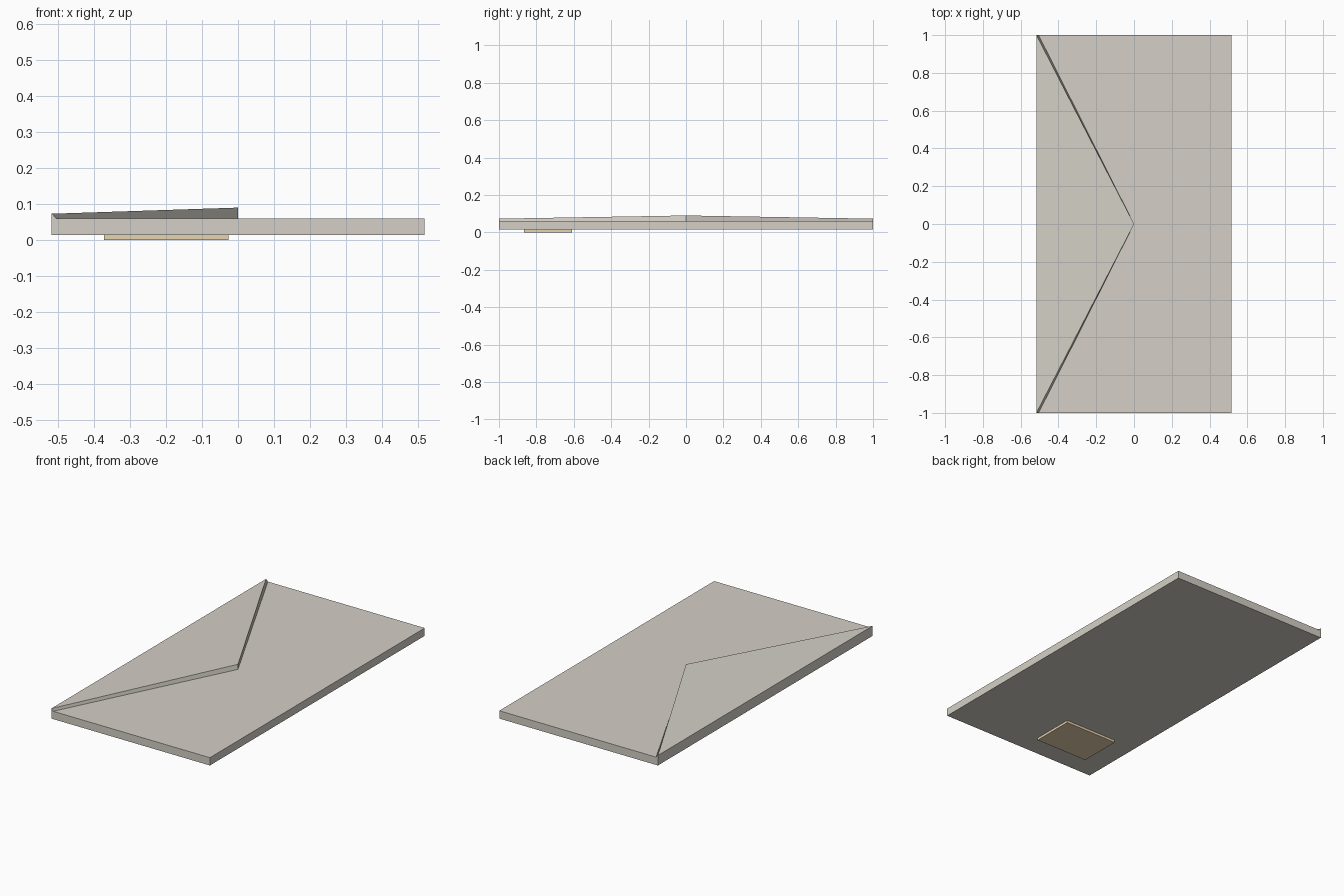
import bpy, bmesh

if "Cube" in bpy.data.objects:
    bpy.data.objects.remove(bpy.data.objects["Cube"])

def material(name, color):
    m = bpy.data.materials.new(name)
    m.diffuse_color = (*color, 1)
    m.use_nodes = True
    m.node_tree.nodes["Principled BSDF"].inputs["Base Color"].default_value = m.diffuse_color
    return m

def loft(name, bottom, top, mat):
    """Solid between two matching loops of points."""
    bm = bmesh.new()
    lo = [bm.verts.new(p) for p in bottom]
    hi = [bm.verts.new(p) for p in top]
    n = len(lo)
    bm.faces.new(lo[::-1])
    bm.faces.new(hi)
    for i in range(n):
        j = (i + 1) % n
        bm.faces.new((lo[i], lo[j], hi[j], hi[i]))
    bmesh.ops.recalc_face_normals(bm, faces=bm.faces[:])
    me = bpy.data.meshes.new(name)
    bm.to_mesh(me)
    bm.free()
    me.materials.append(mat)
    ob = bpy.data.objects.new(name, me)
    bpy.context.collection.objects.link(ob)
    return ob

def slab(name, x0, x1, y0, y1, z0, z1, mat):
    ring = [(x0, y0), (x1, y0), (x1, y1), (x0, y1)]
    return loft(name, [(x, y, z0) for x, y in ring], [(x, y, z1) for x, y in ring], mat)

paper = material("paper", (0.66, 0.63, 0.57))
tan = material("tan", (0.79, 0.66, 0.43))

W, BASE, TOP = 0.517, 0.014, 0.06

# Envelope body
slab("envelope_body", -W, W, -1, 1, BASE, TOP, paper)

# Stamp on the underside
slab("stamp", -0.372, -0.027, -0.866, -0.61, 0, BASE, tan)

# Folded flap: raised triangle, highest at its tip, undercut-free slanted corners
loft("envelope_flap",
     [(-W, -1, TOP), (-0.505, -1, TOP), (0, 0, TOP), (-0.505, 1, TOP), (-W, 1, TOP)],
     [(-W, -1, 0.073), (-W + 0.001, -0.998, 0.073), (0, 0, 0.09),
      (-W + 0.001, 0.998, 0.073), (-W, 1, 0.073)], paper)
